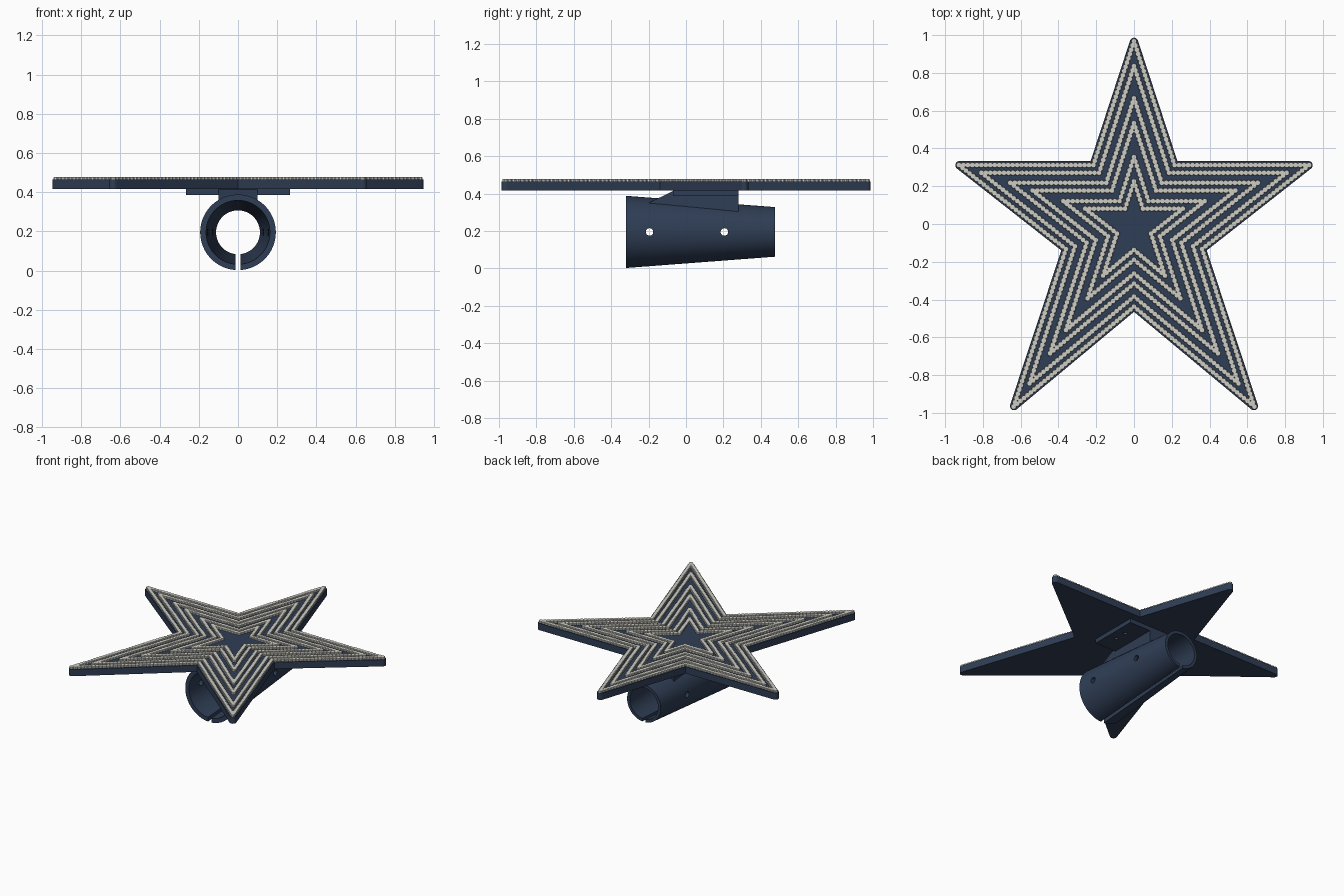
import bpy, bmesh, math
from mathutils import Vector, Matrix

if "Cube" in bpy.data.objects:
    bpy.data.objects.remove(bpy.data.objects["Cube"])


def material(name, rgb):
    m = bpy.data.materials.new(name)
    m.use_nodes = True
    m.diffuse_color = (*rgb, 1)
    m.node_tree.nodes["Principled BSDF"].inputs["Base Color"].default_value = (*rgb, 1)
    return m


NAVY = material("navy", (0.028, 0.047, 0.09))
PEARL = material("pearl", (0.62, 0.61, 0.55))


def finish(bm, name, mat, smooth=False):
    bmesh.ops.recalc_face_normals(bm, faces=bm.faces)
    mesh = bpy.data.meshes.new(name)
    bm.to_mesh(mesh)
    bm.free()
    mesh.materials.append(mat)
    ob = bpy.data.objects.new(name, mesh)
    bpy.context.collection.objects.link(ob)
    if smooth:
        bpy.ops.object.select_all(action="DESELECT")
        ob.select_set(True)
        bpy.context.view_layer.objects.active = ob
        bpy.ops.object.shade_smooth_by_angle(angle=math.radians(35))
    return ob


def prism(name, points, move, mat=NAVY):
    """Extrude a closed loop of 3D points along a vector."""
    bm = bmesh.new()
    face = bm.faces.new([bm.verts.new(p) for p in points])
    ext = bmesh.ops.extrude_face_region(bm, geom=[face])["geom"]
    verts = [g for g in ext if isinstance(g, bmesh.types.BMVert)]
    bmesh.ops.translate(bm, verts=verts, vec=move)
    return finish(bm, name, mat)


def cone_y(name, r1, r2, y1, y2, z):
    bm = bmesh.new()
    bmesh.ops.create_cone(bm, cap_ends=True, segments=64, radius1=r1, radius2=r2, depth=y2 - y1,
                          matrix=Matrix.Translation((0, (y1 + y2) / 2, z)) @ Matrix.Rotation(-math.pi / 2, 4, "X"))
    return finish(bm, name, NAVY)


def rod(name, axis, at, r, depth):
    bm = bmesh.new()
    turn = Matrix.Rotation(math.pi / 2, 4, "Y") if axis == "X" else Matrix()
    bmesh.ops.create_cone(bm, cap_ends=True, segments=24, radius1=r, radius2=r, depth=depth,
                          matrix=Matrix.Translation(at) @ turn)
    return finish(bm, name, NAVY)


def cut(ob, cutter):
    mod = ob.modifiers.new("cut", "BOOLEAN")
    mod.operation, mod.solver, mod.object = "DIFFERENCE", "EXACT", cutter
    bpy.context.view_layer.objects.active = ob
    bpy.ops.object.modifier_apply(modifier=mod.name)
    bpy.data.objects.remove(cutter)


# Star outline with sharp corners, counter-clockwise from the top tip
left = [(-0.23, 0.333), (-0.988, 0.333), (-0.385, -0.14), (-0.68, -1.03)]
star = [Vector((0, 1.035))] + [Vector(p) for p in left] + [Vector((0, -0.465))]
star += [Vector((-x, y)) for x, y in reversed(left)]
N = len(star)


def normals(i):
    """Inward normals of the edges before and after a corner."""
    result = []
    for a, b in ((star[i - 1], star[i]), (star[i], star[(i + 1) % N])):
        d = (b - a).normalized()
        result.append(Vector((-d.y, d.x)))
    return result


def inset(dist):
    pts = []
    for i, p in enumerate(star):
        n1, n2 = normals(i)
        pts.append(p + (n1 + n2) * dist / (1 + n1.dot(n2)))
    return pts


# Star plate with rounded tips
ROUND, BOTTOM, TOP = 0.022, 0.416, 0.464
outline = []
for i, c in enumerate(inset(ROUND)):
    if i % 2:
        outline.append(star[i])
        continue
    n1, n2 = normals(i)
    for k in range(9):
        outline.append(c - n1.slerp(n2, k / 8) * ROUND)
prism("star_plate", [(p.x, p.y, BOTTOM) for p in outline], (0, 0, TOP - BOTTOM))

# Six bead strings following the outline, in three pairs
BEAD, STEP = 0.0165, 0.024
for number, dist in enumerate((0.021, 0.062, 0.115, 0.156, 0.212, 0.252), 1):
    bm = bmesh.new()
    ring = inset(dist)
    for a, b in zip(ring, ring[1:] + ring[:1]):
        count = max(1, round((b - a).length / STEP))
        for k in range(count):
            p = a.lerp(b, k / count)
            bmesh.ops.create_cone(bm, cap_ends=True, segments=10, radius1=BEAD, radius2=BEAD * 0.85,
                                  depth=0.024, matrix=Matrix.Translation((p.x, p.y, TOP + 0.001)))
    finish(bm, f"bead_string_{number}", PEARL)

# Tapered split tube, with a narrow slot along its underside
AXIS, FRONT, BACK = 0.195, -0.32, 0.475
bm = bmesh.new()
loops = []
SEG = 72
for i in range(SEG + 1):
    t = i / SEG
    loop = []
    for r, y in ((0.193, FRONT), (0.133, BACK), (0.112, BACK), (0.163, FRONT)):
        gap = math.asin(0.013 / r)
        a = -math.pi / 2 + gap + t * (2 * math.pi - 2 * gap)
        loop.append(bm.verts.new((r * math.cos(a), y, AXIS + r * math.sin(a))))
    loops.append(loop)
for a, b in zip(loops, loops[1:]):
    for j in range(4):
        k = (j + 1) % 4
        bm.faces.new((a[j], a[k], b[k], b[j]))
bm.faces.new(loops[0])
bm.faces.new(loops[-1])
tube = finish(bm, "split_tube", NAVY)
for y in (-0.195, 0.205):
    cut(tube, rod("hole_cutter", "X", (0, y, AXIS), 0.02, 1))
bpy.ops.object.select_all(action="DESELECT")
tube.select_set(True)
bpy.context.view_layer.objects.active = tube
bpy.ops.object.shade_smooth_by_angle(angle=math.radians(35))

# Sloped neck joining the tube to the plate, hollowed by the bore
side = [(-0.2, 0.3), (-0.2, 0.35), (-0.065, 0.416), (0.28, 0.416), (0.28, 0.28)]
neck = prism("mount_neck", [(-0.1, y, z) for y, z in side], (0.2, 0, 0))
cut(neck, cone_y("bore_cutter", 0.17, 0.119, FRONT, BACK, AXIS))

# Screw flange under the plate
flange = prism("mount_flange", [(x, y, 0.386) for x, y in
               ((-0.265, -0.07), (0.265, -0.07), (0.265, 0.28), (-0.265, 0.28))], (0, 0, 0.03))
for x in (-0.2, 0.2):
    for y in (0.06, 0.15):
        cut(flange, rod("screw_cutter", "Z", (x, y, 0.386), 0.014, 0.04))
